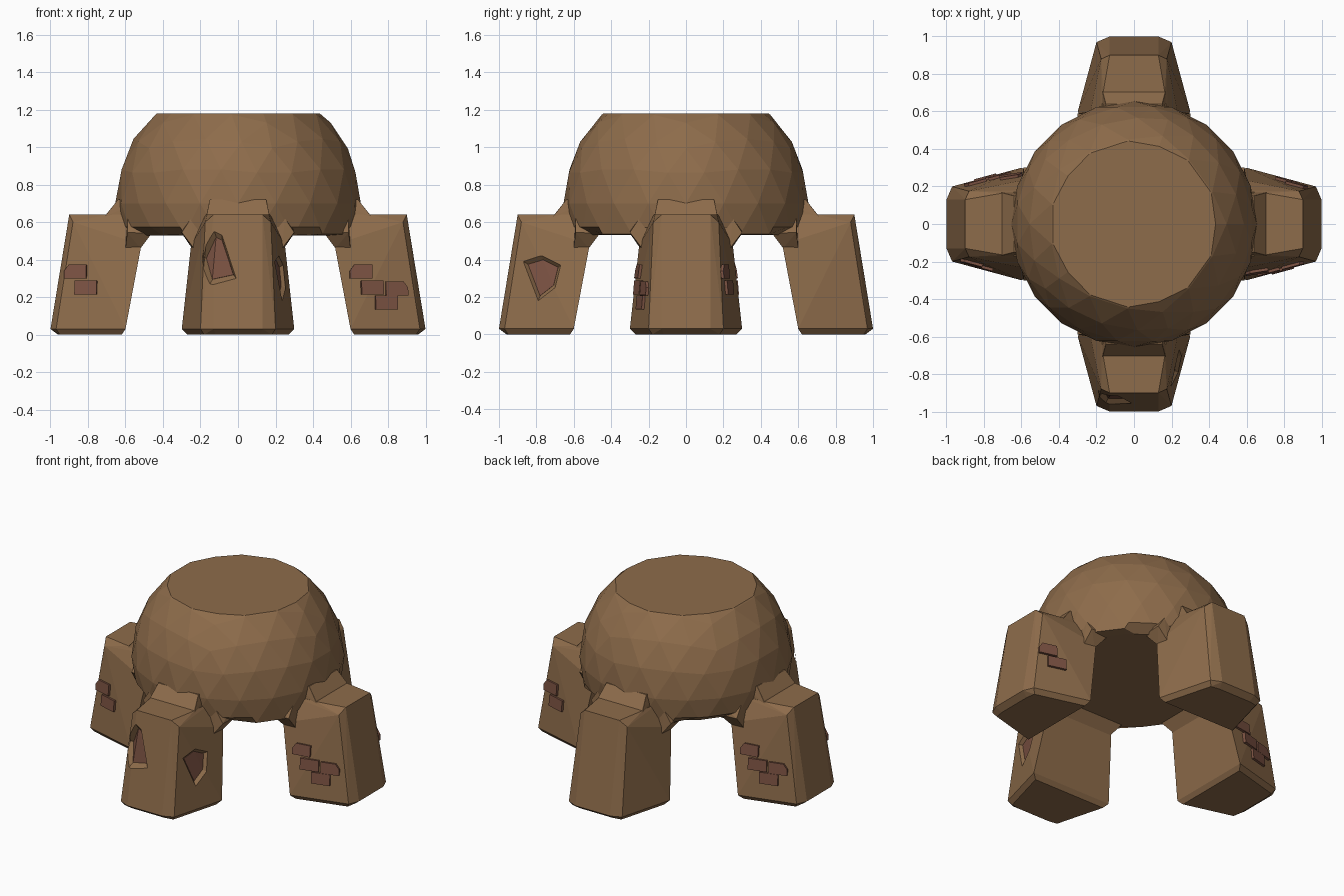
import bpy, bmesh, math
from mathutils import Vector, Matrix
from mathutils.bvhtree import BVHTree

if "Cube" in bpy.data.objects:
    bpy.data.objects.remove(bpy.data.objects["Cube"])


def material(name, rgb):
    m = bpy.data.materials.new(name)
    m.diffuse_color = (*rgb, 1)
    m.use_nodes = True
    m.node_tree.nodes["Principled BSDF"].inputs["Base Color"].default_value = m.diffuse_color
    return m


CLAY = material("clay", (0.27, 0.15, 0.07))
BRICK = material("brick", (0.20, 0.085, 0.055))


def make(name, bm, mat):
    bmesh.ops.recalc_face_normals(bm, faces=bm.faces)
    me = bpy.data.meshes.new(name)
    bm.to_mesh(me)
    bm.free()
    me.materials.append(mat)
    ob = bpy.data.objects.new(name, me)
    bpy.context.collection.objects.link(ob)
    return ob


def hull(name, pts, mat):
    bm = bmesh.new()
    for p in pts:
        bm.verts.new(p)
    res = bmesh.ops.convex_hull(bm, input=bm.verts[:])
    bmesh.ops.delete(bm, geom=[v for v in bm.verts if not v.link_faces], context='VERTS')
    bmesh.ops.dissolve_limit(bm, angle_limit=0.02, verts=bm.verts[:], edges=bm.edges[:])
    return make(name, bm, mat)


def boolean(ob, others, op):
    for o in others:
        mod = ob.modifiers.new("bool", 'BOOLEAN')
        mod.operation, mod.solver, mod.object = op, 'EXACT', o
        bpy.context.view_layer.update()
        me = bpy.data.meshes.new_from_object(
            ob.evaluated_get(bpy.context.evaluated_depsgraph_get()))
        ob.modifiers.clear()
        ob.data = me
        bpy.data.objects.remove(o)


# Faceted dome, cut flat above and below, with a chamfered lower rim
bm = bmesh.new()
bmesh.ops.create_icosphere(bm, subdivisions=3, radius=0.655,
                           matrix=Matrix.Translation((0, 0, 0.70)))
for z, sign in ((1.18, 1), (0.53, -1)):
    bmesh.ops.bisect_plane(bm, geom=bm.verts[:] + bm.edges[:] + bm.faces[:],
                           plane_co=(0, 0, z), plane_no=(0, 0, sign), clear_outer=True)
    bmesh.ops.holes_fill(bm, edges=[e for e in bm.edges if e.is_boundary], sides=0)
bmesh.ops.bisect_plane(bm, geom=bm.verts[:] + bm.edges[:] + bm.faces[:],
                       plane_co=(0, 0, 0.575), plane_no=(0, 0, 1))
for v in bm.verts:
    if v.co.z < 0.532:
        v.co.x *= 0.91
        v.co.y *= 0.91
body = make("domed_body", bm, CLAY)

# Legs: (distance from centre, half width, height)
LEG = [(.62, .27, 0), (.95, .18, 0), (.96, .12, 0), (.60, .30, .03), (.97, .20, .03),
       (1.0, .13, .03), (.515, .25, .48), (.88, .175, .60), (.90, .13, .64),
       (.70, .165, .64), (.50, .18, .64)]
SHOULDER = [(.71, .17, .63), (.70, .165, .645), (.64, .15, .72), (.50, .15, .72),
            (.50, .17, .60)]
FLARE = [(.52, .245, .46), (.60, .235, .46), (.46, .30, .54), (.59, .30, .545),
         (.46, .28, .60), (.59, .25, .62)]
parts = []
for k in range(4):
    rot = Matrix.Rotation(k * math.pi / 2, 3, 'Z')
    for name, prof in (("leg", LEG), ("shoulder", SHOULDER), ("flare", FLARE)):
        pts = [rot @ Vector((s * w, -d, z)) for d, w, z in prof for s in (-1, 1)]
        parts.append(hull(name, pts, CLAY))
boolean(body, parts, 'UNION')

tree = BVHTree.FromPolygons([v.co.copy() for v in body.data.vertices],
                            [p.vertices[:] for p in body.data.polygons])


def surface(origin, direction):
    loc, no, _, _ = tree.ray_cast(Vector(origin), Vector(direction))
    if no.dot(Vector(direction)) > 0:
        no = -no
    return loc, no


# Exposed bricks on the side legs, repeated on the back by a half turn
BRICKS = [(.655, .335, 1), (.715, .25, 0), (.845, .245, 2), (.79, .17, 0),
          (-.865, .335, 1), (-.81, .25, 0)]
for s in (1, -1):
    for x, z, cut in BRICKS:
        loc, no = surface((s * x, -2 * s, z), (0, s, 0))
        up = (Vector((0, 0, 1)) - no * no.z).normalized()
        side = up.cross(no)
        w, h = .061, .037
        shape = [(-w, -h), (w, -h)]
        shape += [(w, h * .1), (w * .6, h)] if cut == 2 else [(w, h)]
        shape += [(-w * .6, h), (-w, h * .1)] if cut == 1 else [(-w, h)]
        hull("brick", [loc + side * a + up * b + no * c
                       for a, b in shape for c in (-.02, .015)], BRICK)

# Chipped hollows in the front leg with brick showing at the bottom
FRONT_CHIP = [(-.125, .55), (-.085, .53), (-.01, .30), (-.15, .27), (-.19, .41)]
SIDE_CHIP = [(-.87, .39), (-.77, .42), (-.67, .37), (-.70, .25), (-.79, .18)]
chips = [[surface((x, -2, z), (0, 1, 0)) for x, z in FRONT_CHIP],
         [surface((2, y, z), (-1, 0, 0)) for y, z in SIDE_CHIP]]
cutters = []
for chip in chips:
    no = sum((n for _, n in chip), Vector()).normalized()
    mid = sum((p for p, _ in chip), Vector()) / len(chip)
    floor = [mid + (p - mid) * .8 - no * .022 for p, _ in chip]
    rim = [mid + (p - mid) * 1.1 + no * .011 for p, _ in chip]
    cutters.append(hull("chip_cutter", floor + rim, CLAY))
    hull("chipped_brick_patch", [p + no * c for p in floor for c in (-.01, .004)], BRICK)
boolean(body, cutters, 'DIFFERENCE')
